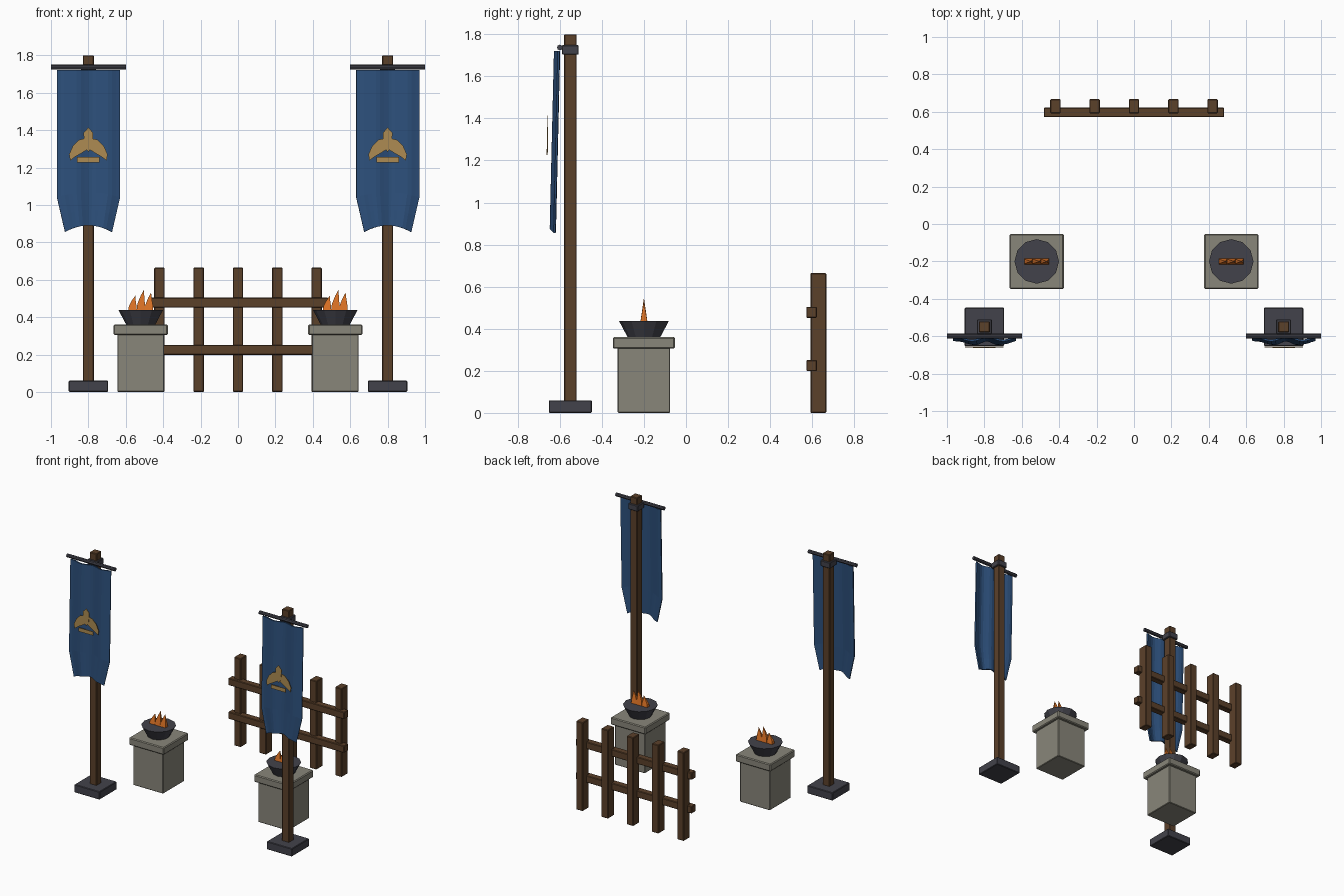
import bpy, bmesh, math

if "Cube" in bpy.data.objects:
    bpy.data.objects.remove(bpy.data.objects["Cube"])


def material(name, rgb):
    m = bpy.data.materials.new(name)
    m.diffuse_color = (*rgb, 1)
    m.use_nodes = True
    m.node_tree.nodes["Principled BSDF"].inputs["Base Color"].default_value = m.diffuse_color
    return m


WOOD = material("dark_wood", (0.105, 0.052, 0.023))
IRON = material("dark_iron", (0.055, 0.055, 0.07))
STONE = material("grey_stone", (0.25, 0.24, 0.195))
CLOTH = material("blue_cloth", (0.026, 0.08, 0.2))
GOLD = material("dull_gold", (0.42, 0.26, 0.085))
FIRE = material("orange_flame", (0.72, 0.17, 0.018))


def mesh_object(name, bm, mat):
    bmesh.ops.recalc_face_normals(bm, faces=bm.faces)
    me = bpy.data.meshes.new(name)
    bm.to_mesh(me)
    bm.free()
    me.materials.append(mat)
    ob = bpy.data.objects.new(name, me)
    bpy.context.collection.objects.link(ob)
    return ob


def box(name, x, y, z, mat, bevel=0.004):
    """Box from (min, max) ranges on each axis."""
    bm = bmesh.new()
    bmesh.ops.create_cube(bm, size=1)
    for v in bm.verts:
        v.co = [lo + (c + 0.5) * (hi - lo) for c, (lo, hi) in zip(v.co, (x, y, z))]
    if bevel:
        bmesh.ops.bevel(bm, geom=bm.edges[:], offset=bevel, segments=1, affect='EDGES')
    return mesh_object(name, bm, mat)


def around(c, w):
    return (c - w / 2, c + w / 2)


def plate(name, outline, cx, y, thick, mat):
    """Thin plate from an x-z outline."""
    bm = bmesh.new()
    f = bm.faces.new([bm.verts.new((cx + x, y, z)) for x, z in outline])
    r = bmesh.ops.extrude_face_region(bm, geom=[f])
    bmesh.ops.translate(bm, vec=(0, thick, 0),
                        verts=[v for v in r['geom'] if isinstance(v, bmesh.types.BMVert)])
    return mesh_object(name, bm, mat)


def banner_cloth(cx):
    """Hanging cloth with soft folds, tapered foot and arched hem."""
    bm = bmesh.new()
    cols = 16
    rows = []
    for t in (0, 0.2, 0.4, 0.6, 0.786, 0.9, 1):
        row = []
        for i in range(cols + 1):
            s = 2 * i / cols - 1
            half = 0.168 - 0.043 * max(0, (t - 0.786) / 0.214)
            z = 1.72 - t * (0.83 + 0.035 * s * s)
            y = -0.613 - 0.02 * t + 0.01 * math.sin(2 * math.pi * (s + 0.15))
            row.append(bm.verts.new((cx + s * half, y, z)))
        rows.append(row)
    for a, b in zip(rows, rows[1:]):
        for i in range(cols):
            bm.faces.new((a[i], b[i], b[i + 1], a[i + 1]))
    ob = mesh_object("banner_cloth", bm, CLOTH)
    mod = ob.modifiers.new("thickness", 'SOLIDIFY')
    mod.thickness = 0.01
    mod.offset = 0


def frustum(name, r1, r2, z0, z1, x, y, sides, mat):
    bm = bmesh.new()
    bmesh.ops.create_cone(bm, cap_ends=True, segments=sides, radius1=r1, radius2=r2, depth=z1 - z0)
    bmesh.ops.translate(bm, vec=(x, y, (z0 + z1) / 2), verts=bm.verts)
    return mesh_object(name, bm, mat)


def flame(cx, cy, lean, top):
    """Leaning tongue, four sided and bulged above its root."""
    bm = bmesh.new()
    z0 = 0.43
    rings = []
    for t, w in ((0, 0.023), (0.35, 0.02), (0.7, 0.010)):
        d, x, z = 0.017 * (1 - t), cx + lean * t * t, z0 + t * (top - z0)
        rings.append([bm.verts.new((x + sx * w, cy + sy * d, z))
                      for sx, sy in ((-1, -1), (1, -1), (1, 1), (-1, 1))])
    tip = bm.verts.new((cx + lean, cy, top))
    bm.faces.new(rings[0])
    for i in range(4):
        j = (i + 1) % 4
        for a, b in zip(rings, rings[1:]):
            bm.faces.new((a[i], a[j], b[j], b[i]))
        bm.faces.new((rings[-1][i], rings[-1][j], tip))
    mesh_object("flame", bm, FIRE)


# Emblem: left half of a plain winged chevron, mirrored for the right
WING = [(0, 1.36), (-0.05, 1.348), (-0.083, 1.315), (-0.103, 1.27), (-0.097, 1.237),
        (-0.07, 1.258), (-0.04, 1.275), (0, 1.30)]
CREST = [(0, 1.414), (-0.026, 1.385), (-0.02, 1.31), (0, 1.283),
         (0.02, 1.31), (0.026, 1.385)]

# Banner stands
for x in (-0.8, 0.8):
    box("stand_base", around(x, 0.21), around(-0.55, 0.205), (0, 0.06), IRON)
    box("banner_pole", around(x, 0.058), around(-0.55, 0.06), (0.05, 1.8), WOOD)
    box("pole_collar", around(x, 0.08), around(-0.55, 0.08), (1.703, 1.748), IRON)
    bar = frustum("crossbar", 0.0135, 0.0135, -0.2, 0.2, 0, 0, 8, IRON)
    bar.rotation_euler = (0, math.pi / 2, 0)
    bar.location = (x, -0.6, 1.737)
    banner_cloth(x)
    for side in (1, -1):
        plate("emblem_wing", [(side * a, z) for a, z in WING], x, -0.66, 0.004, GOLD)
    plate("emblem_crest", CREST, x, -0.662, 0.004, GOLD)
    box("emblem_bar", around(x, 0.12), around(-0.661, 0.006), (1.227, 1.255), GOLD, 0)

# Stone pedestals with fire bowls
for x in (-0.52, 0.52):
    box("pedestal", around(x, 0.25), around(-0.2, 0.25), (0, 0.315), STONE)
    box("pedestal_cap", around(x, 0.29), around(-0.2, 0.295), (0.305, 0.36), STONE, 0.006)
    frustum("fire_bowl", 0.075, 0.119, 0.355, 0.438, x, -0.2, 12, IRON)
    for dx, lean, top in ((-0.045, 0.016, 0.515), (0, 0.018, 0.548), (0.043, 0.012, 0.532)):
        flame(x + dx, -0.2, lean, top)

# Wooden fence
for i in range(-2, 3):
    box("fence_post", around(i * 0.21, 0.056), (0.592, 0.667), (0, 0.665), WOOD)
for z in (0.225, 0.478):
    box("fence_rail", around(0, 0.965), (0.572, 0.622), around(z, 0.053), WOOD)
